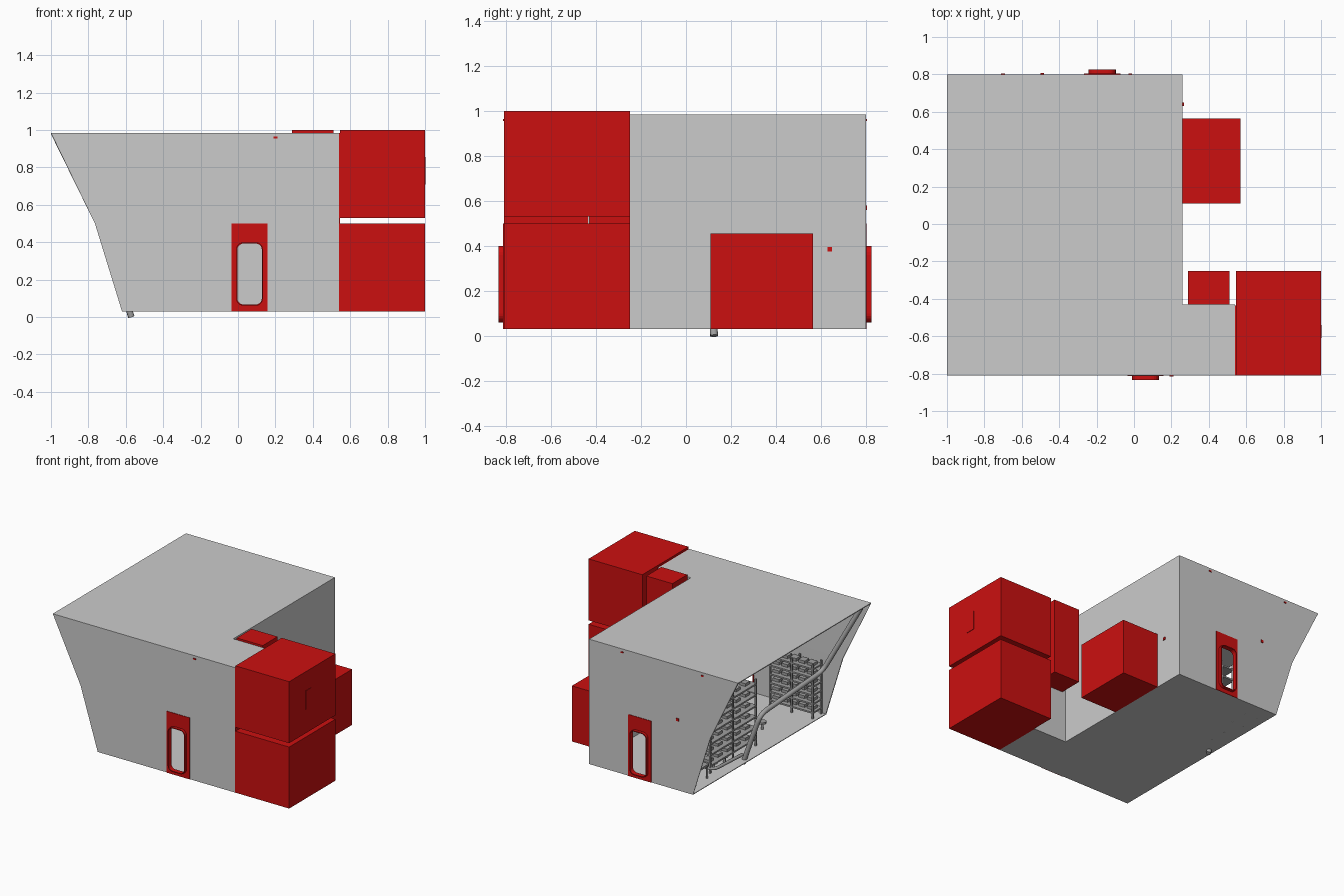
import bpy, bmesh, math
from mathutils import Vector

cube = bpy.data.objects.get("Cube")
if cube:
    bpy.data.objects.remove(cube, do_unlink=True)


def material(name, rgb):
    m = bpy.data.materials.new(name)
    m.use_nodes = True
    m.diffuse_color = (*rgb, 1)
    m.node_tree.nodes["Principled BSDF"].inputs["Base Color"].default_value = (*rgb, 1)
    return m


GREY = material("light grey", (0.6, 0.6, 0.6))
RED = material("red", (0.6, 0.005, 0.005))
STEEL = material("steel grey", (0.35, 0.35, 0.35))


def finish(name, bm, mat):
    bmesh.ops.recalc_face_normals(bm, faces=bm.faces)
    mesh = bpy.data.meshes.new(name)
    bm.to_mesh(mesh)
    bm.free()
    obj = bpy.data.objects.new(name, mesh)
    bpy.context.collection.objects.link(obj)
    mesh.materials.append(mat)
    return obj


def box(name, x, y, z, mat):
    """Box from (min, max) ranges."""
    bm = bmesh.new()
    bmesh.ops.create_cube(bm, size=1)
    for v in bm.verts:
        v.co = [(r[0] + r[1]) / 2 + c * (r[1] - r[0]) for r, c in zip((x, y, z), v.co)]
    return finish(name, bm, mat)


def rounded(cx, cz, w, h, r, y):
    """Rounded rectangle in the xz plane."""
    pts = []
    for k, (sx, sz) in enumerate([(1, 1), (-1, 1), (-1, -1), (1, -1)]):
        for i in range(6):
            a = math.pi / 2 * (k + i / 5)
            pts.append((cx + sx * (w / 2 - r) + r * math.cos(a), y,
                        cz + sz * (h / 2 - r) + r * math.sin(a)))
    return pts


def loft(name, rings, mat, caps=False, closed=False):
    """Join equal rings of points into a surface."""
    bm = bmesh.new()
    loops = [[bm.verts.new(p) for p in ring] for ring in rings]
    n = len(loops[0])
    pairs = list(zip(loops, loops[1:])) + ([(loops[-1], loops[0])] if closed else [])
    for a, b in pairs:
        for i in range(n):
            bm.faces.new((a[i], a[(i + 1) % n], b[(i + 1) % n], b[i]))
    if caps:
        bm.faces.new(loops[0])
        bm.faces.new(loops[-1])
    return finish(name, bm, mat)


def cut(obj, cutter):
    m = obj.modifiers.new("opening", 'BOOLEAN')
    m.operation, m.solver, m.object = 'DIFFERENCE', 'EXACT', cutter


def tube(name, pts, radius, bend=0.05):
    """Round pipe along points with softened corners."""
    pts = [Vector(p) for p in pts]
    path = [pts[0]]
    for a, b, c in zip(pts, pts[1:], pts[2:]):
        s, e = b + (a - b).normalized() * bend, b + (c - b).normalized() * bend
        path += [s.lerp(b, t).lerp(b.lerp(e, t), t) for t in (0, 0.25, 0.5, 0.75, 1)]
    path.append(pts[-1])
    curve = bpy.data.curves.new(name, 'CURVE')
    curve.dimensions = '3D'
    curve.bevel_depth, curve.bevel_resolution, curve.use_fill_caps = radius, 2, True
    s = curve.splines.new('POLY')
    s.points.add(len(path) - 1)
    for p, q in zip(s.points, path):
        p.co = (*q, 1)
    curve.materials.append(STEEL)
    obj = bpy.data.objects.new(name, curve)
    bpy.context.collection.objects.link(obj)
    return obj


# Room shell: stepped plan, open slanted end with a knee
FRONT, BACK, FLOOR, ROOF = -0.81, 0.8, 0.03, 0.985
bm = bmesh.new()
levels = []
for x, z in [(-0.62, FLOOR), (-0.765, 0.5), (-1, ROOF)]:
    plan = [(x, FRONT), (0.54, FRONT), (0.54, -0.43), (0.26, -0.43), (0.26, BACK), (x, BACK)]
    levels.append([bm.verts.new((px, py, z)) for px, py in plan])
for a, b in zip(levels, levels[1:]):
    for i in range(5):
        bm.faces.new((a[i], a[i + 1], b[i + 1], b[i]))
bm.faces.new(levels[0])
bm.faces.new(levels[-1])
shell = finish("room_shell", bm, GREY)
solid = shell.modifiers.new("thickness", 'SOLIDIFY')
solid.thickness, solid.offset = 0.008, -1

# Doorways: opening, flat surround and protruding rim
for side, cx, wall, out in [("front", 0.062, FRONT, -1), ("back", -0.17, BACK, 1)]:
    cutter = loft(side + "_door_cutter", [rounded(cx, 0.23, 0.14, 0.33, 0.035, wall + d)
                                          for d in (-0.06, 0.06)], GREY, caps=True)
    cutter.hide_render = True
    cutter.hide_set(True)
    cut(shell, cutter)
    ys = sorted((wall - out * 0.002, wall + out * 0.004))
    plate = box(side + "_door_surround", (cx - 0.097, cx + 0.097), ys, (FLOOR, 0.5), RED)
    cut(plate, cutter)
    loft(side + "_door_rim",
         [rounded(cx, 0.23, 0.145 - t, 0.34 - t, 0.04 - t / 2, wall + out * d)
          for t, d in [(0, -0.01), (0, 0.025), (0.014, 0.025), (0.014, -0.01)]], RED, closed=True)

# Red cabins
box("lower_cabin", (0.545, 1), (FRONT, -0.25), (FLOOR, 0.5), RED)
box("upper_cabin", (0.545, 1), (FRONT, -0.25), (0.53, 1), RED)
box("cabin_back_plate", (0.54, 0.546), (FRONT, -0.435), (FLOOR, ROOF), RED)
box("shaft_box", (0.29, 0.51), (-0.43, -0.25), (0.42, 1), RED)
box("side_cabin", (0.26, 0.57), (0.11, 0.565), (FLOOR, 0.455), RED)
box("upper_cabin_hatch", (0.999, 1.003), (-0.61, -0.54), (0.71, 0.855), RED)

# Large pipe following the open end
pipe = tube("main_pipe", [(-0.97, -0.73, 0.97), (-0.72, -0.62, 0.46), (-0.7, 0.1, 0.4),
                          (-0.57, 0.125, 0.0)], 0.018, 0.07)


def rack(name, start, along, length, height, shelves, depth=0.1):
    """Open rack with posts, shelves and rows of small stock."""
    o, a = Vector(start), Vector(along)
    d = Vector((-a.y, a.x, 0))

    def bar(part, p, q, t=0.006):
        box(name + part, *[(min(i, j) - t, max(i, j) + t) for i, j in zip(p, q)], STEEL)

    for s in (0, length / 2, length):
        for e in (0, depth):
            p = o + a * s + d * e
            bar("_post", p, p + Vector((0, 0, height)))
    for k in range(shelves):
        p = o + Vector((0, 0, height * (k + 0.6) / shelves))
        bar("_shelf", p, p + a * length + d * depth)
        for j in range(5):
            q = p + a * (length * (j + 0.4) / 5) + d * depth * 0.3 + Vector((0, 0, 0.015))
            bar("_stock", q, q + a * 0.03 + d * 0.03, 0.012)


rack("front_rack", (-0.59, -0.79, 0.04), (1, 0, 0), 0.36, 0.4, 6)
rack("middle_rack", (-0.42, -0.1, 0.04), (0, 1, 0), 0.55, 0.5, 6)

# Table, stools and loose pipes on the floor
box("table_top", (-0.56, -0.44), (0.52, 0.68), (0.13, 0.145), STEEL)
for x in (-0.55, -0.45):
    for y in (0.53, 0.67):
        tube("table_leg", [(x, y, FLOOR), (x, y, 0.13)], 0.007)
for x, y in [(-0.5, 0.25), (-0.5, 0.38), (-0.4, -0.35)]:
    tube("stool_post", [(x, y, FLOOR), (x, y, 0.08)], 0.01)
    tube("stool_seat", [(x, y, 0.08), (x, y, 0.095)], 0.03)
tube("floor_pipe", [(-0.57, 0.13, 0.07), (-0.55, 0.45, 0.07), (-0.3, 0.45, 0.07)], 0.012)

# Small red lamps under the roof edge and knobs on the walls
for y in (-0.55, -0.25, 0.05, 0.35, 0.65):
    box("roof_lamp", (-0.97, -0.94), (y - 0.015, y + 0.015), (0.96, 0.978), RED)
box("back_knob", (-0.5, -0.48), (BACK, 0.806), (0.56, 0.58), RED)
box("side_knob", (0.26, 0.266), (0.63, 0.65), (0.375, 0.395), RED)
for x in (-0.7, -0.02):
    box("back_edge_lamp", (x - 0.01, x + 0.01), (BACK, 0.805), (0.955, 0.965), RED)
box("front_edge_lamp", (0.19, 0.21), (-0.815, FRONT), (0.955, 0.965), RED)
